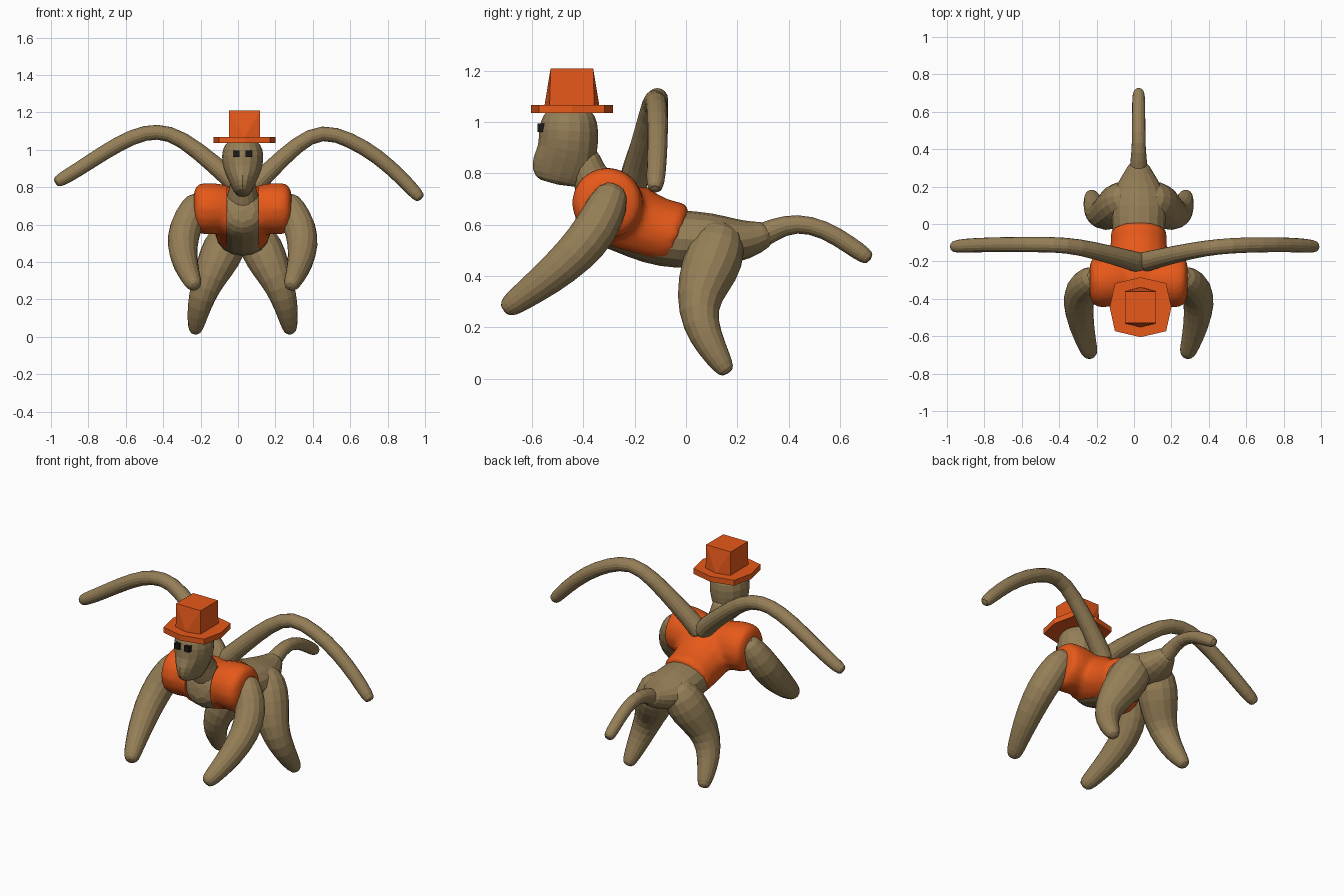
import bpy, bmesh, math
from mathutils import Vector

if "Cube" in bpy.data.objects:
    bpy.data.objects.remove(bpy.data.objects["Cube"])

CX = 0.025          # body centre line
SHRINK = 0.926      # radius lost by subdividing an 8-sided ring


def material(name, rgb):
    m = bpy.data.materials.new(name)
    m.diffuse_color = (*rgb, 1)
    m.use_nodes = True
    m.node_tree.nodes["Principled BSDF"].inputs["Base Color"].default_value = m.diffuse_color
    return m


FUR = material("fur", (0.30, 0.21, 0.095))
CLOTH = material("orange_cloth", (0.80, 0.10, 0.01))
BLACK = material("black", (0.01, 0.01, 0.01))


def finish(bm, name, mat):
    bmesh.ops.recalc_face_normals(bm, faces=bm.faces)
    me = bpy.data.meshes.new(name)
    bm.to_mesh(me)
    bm.free()
    ob = bpy.data.objects.new(name, me)
    bpy.context.collection.objects.link(ob)
    if mat:
        me.materials.append(mat)
    return ob


def add_tube(bm, pts, ref, n=8):
    """pts: (x, y, z, radius across, radius along ref); ref: vector never parallel to the path."""
    P = [Vector(p[:3]) for p in pts]
    ref = Vector(ref)
    rings = []
    for i, p in enumerate(pts):
        t = (P[min(i + 1, len(P) - 1)] - P[max(i - 1, 0)]).normalized()
        side = t.cross(ref).normalized()
        up = side.cross(t)
        ring = []
        for k in range(n):
            a = 2 * math.pi * k / n
            off = side * math.cos(a) * p[3] + up * math.sin(a) * p[-1]
            ring.append(bm.verts.new(P[i] + off / SHRINK))
        rings.append(ring)
    for a, b in zip(rings, rings[1:]):
        for k in range(n):
            bm.faces.new((a[k], a[(k + 1) % n], b[(k + 1) % n], b[k]))
    bm.faces.new(rings[0])
    bm.faces.new(rings[-1])


def subdivide(ob):
    m = ob.modifiers.new("subdivision", 'SUBSURF')
    m.levels = m.render_levels = 1


def limb(name, pts, ref):
    bm = bmesh.new()
    # rounded tip
    d = (Vector(pts[-1][:3]) - Vector(pts[-2][:3])).normalized()
    r = pts[-1][3]
    tip = Vector(pts[-1][:3]) + d * r * 0.75
    add_tube(bm, pts + [(*tip, r * 0.6)], ref)
    ob = finish(bm, name, FUR)
    subdivide(ob)
    return ob


def hull(name, points, mat):
    bm = bmesh.new()
    for p in points:
        bm.verts.new(p)
    bmesh.ops.convex_hull(bm, input=bm.verts)
    bmesh.ops.dissolve_limit(bm, angle_limit=0.02, verts=bm.verts, edges=bm.edges)
    return finish(bm, name, mat)


def centred(rows):
    return [(CX, *r) for r in rows]


# torso and hips, neck
bm = bmesh.new()
add_tube(bm, centred([(-.43, .68, .07, .07), (-.38, .67, .13, .125), (-.30, .655, .16, .145),
                      (-.22, .615, .15, .135), (-.13, .56, .138, .12), (-.02, .54, .142, .118),
                      (.10, .545, .155, .105), (.20, .535, .13, .088), (.28, .55, .075, .065),
                      (.34, .575, .045, .04)]), (0, 0, 1))
add_tube(bm, centred([(-.41, .90, .07), (-.385, .80, .065), (-.33, .72, .10), (-.28, .64, .11)]),
         (1, 0, 0))
subdivide(finish(bm, "body", FUR))

# tail
limb("tail", centred([(.28, .55, .055), (.345, .583, .043), (.43, .61, .037), (.54, .585, .036),
                      (.64, .52, .036), (.70, .478, .034)]), (1, 0, 0))

# head with snout
bm = bmesh.new()
add_tube(bm, centred([(-.455, 1.06, .06, .07), (-.455, 1.03, .10, .105), (-.457, .97, .118, .121),
                      (-.46, .89, .105, .117), (-.48, .83, .075, .126), (-.495, .785, .052, .112),
                      (-.50, .755, .032, .08)]), (0, 1, 0))
subdivide(finish(bm, "head", FUR))

# eyes
for s in (-1, 1):
    bpy.ops.mesh.primitive_cube_add(size=0.034, location=(CX + s * .033, -.563, .978))
    bpy.context.object.name = "eye"
    bpy.context.object.data.materials.append(BLACK)

# arms and legs
for s, tag in ((-1, "left"), (1, "right")):
    def side(rows):
        return [(CX + s * r[0], *r[1:]) for r in rows]
    limb("arm_" + tag, side([(.225, -.275, .755, .05), (.258, -.30, .69, .082), (.31, -.35, .58, .09),
                             (.325, -.43, .485, .083), (.308, -.54, .39, .07),
                             (.275, -.65, .31, .052), (.262, -.685, .285, .046)]), (1, 0, 0))
    limb("leg_" + tag, side([(.04, .15, .60, .06), (.075, .13, .53, .115), (.125, .09, .42, .118),
                             (.18, .045, .31, .088), (.22, .055, .21, .073),
                             (.24, .10, .12, .058), (.252, .148, .045, .042)]), (1, 0, 0))

# wings, the right one drooping lower
limb("wing_right", [(.03, -.21, .73, .06), (.07, -.20, .79, .055), (.165, -.175, .885, .05),
                    (.32, -.14, 1.035, .044), (.45, -.12, 1.105, .042), (.60, -.112, 1.055, .042),
                    (.75, -.11, .965, .041), (.88, -.113, .845, .039), (.962, -.12, .755, .037)],
     (0, 1, 0))
limb("wing_left", [(.05, -.21, .74, .06), (0, -.20, .81, .055), (-.12, -.165, .915, .05),
                   (-.30, -.12, 1.065, .044), (-.43, -.11, 1.105, .042), (-.56, -.11, 1.075, .042),
                   (-.71, -.11, .99, .041), (-.86, -.113, .89, .039), (-.955, -.12, .835, .037)],
     (0, 1, 0))

# vest: torso shell and puffed shoulders fused together
bm = bmesh.new()
add_tube(bm, centred([(-.43, .69, .10, .09), (-.38, .68, .16, .14), (-.30, .665, .18, .165),
                      (-.22, .62, .17, .15), (-.12, .575, .155, .132), (-.04, .562, .155, .133),
                      (-.02, .553, .153, .132)]), (0, 0, 1))
for s in (-1, 1):
    add_tube(bm, [(CX + s * .02, -.29, .68, .12), (CX + s * .12, -.30, .685, .14),
                  (CX + s * .22, -.31, .685, .147), (CX + s * .27, -.31, .685, .125)], (0, 0, 1))
vest = finish(bm, "vest", CLOTH)
subdivide(vest)
m = vest.modifiers.new("fuse", 'REMESH')
m.mode = 'VOXEL'
m.voxel_size = 0.017
m = vest.modifiers.new("soften", 'SMOOTH')
m.iterations = 5

# front opening of the vest
bm = bmesh.new()
profile = [(-.65, .2), (.15, .2), (.15, .5), (-.33, .65), (-.36, .95), (-.65, .95)]
f = bm.faces.new([bm.verts.new((CX - .085, y, z)) for y, z in profile])
ext = bmesh.ops.extrude_face_region(bm, geom=[f])
bmesh.ops.translate(bm, vec=(.17, 0, 0),
                    verts=[v for v in ext["geom"] if isinstance(v, bmesh.types.BMVert)])
cutter = finish(bm, "vest_opening_cutter", None)
cutter.hide_render = True
m = vest.modifiers.new("opening", 'BOOLEAN')
m.operation = 'DIFFERENCE'
m.solver = 'EXACT'
m.object = cutter
bpy.ops.object.select_all(action='DESELECT')
bpy.context.view_layer.objects.active = vest
vest.select_set(True)
for m in list(vest.modifiers):
    bpy.ops.object.modifier_apply(modifier=m.name)
bpy.data.objects.remove(cutter)
bpy.ops.object.shade_smooth_by_angle(angle=math.radians(40))

# hat: eight-sided brim and tapered crown
HY = -.445
brim = [(.165, 0), (.137, .128), (0, .16), (-.137, .128),
        (-.165, 0), (-.137, -.128), (0, -.16), (.137, -.128)]
hull("hat_brim", [(CX + .01 + x, HY + y, z) for x, y in brim for z in (1.035, 1.068)], CLOTH)
crown = [(x, y, 1.21) for x in (-.083, .083) for y in (-.083, .083)]
crown += [(x, y, 1.065) for x in (-.083, .083) for y in (-.087, .087)]
crown += [(0, -.107, 1.065), (0, .107, 1.065)]
hull("hat_crown", [(CX + .01 + x, HY + y, z) for x, y, z in crown], CLOTH)
